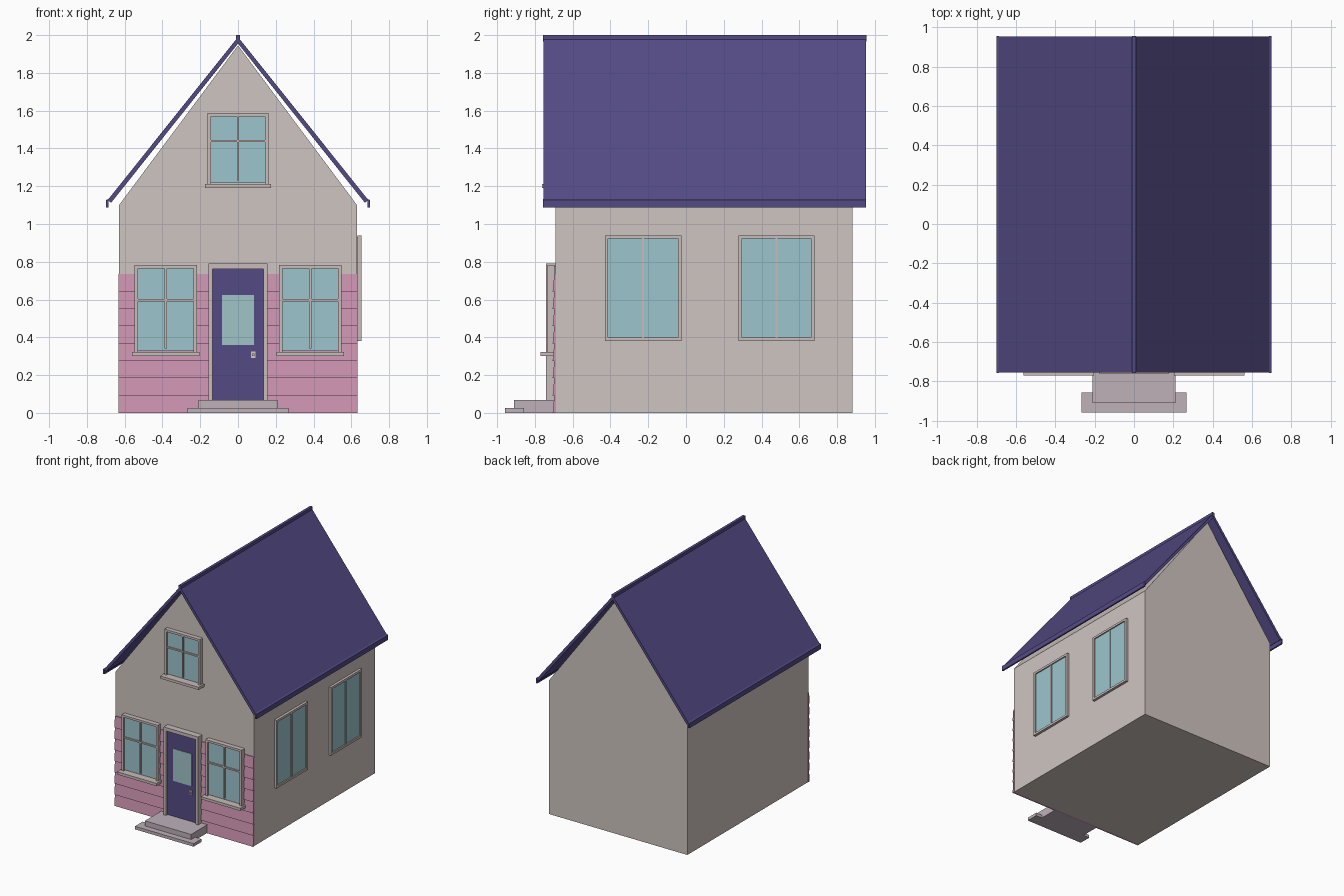
import bpy, bmesh

if "Cube" in bpy.data.objects:
    bpy.data.objects.remove(bpy.data.objects["Cube"])

def mat(name, r, g, b):
    m = bpy.data.materials.new(name)
    lin = [((c / 255 + 0.055) / 1.055) ** 2.4 for c in (r, g, b)]
    m.diffuse_color = (*lin, 1)
    m.use_nodes = True
    m.node_tree.nodes["Principled BSDF"].inputs["Base Color"].default_value = m.diffuse_color
    return m

WALL = mat("wall_beige", 207, 197, 193)
TRIM = mat("trim_beige", 200, 188, 184)
ROOF = mat("roof_purple", 84, 75, 133)
PINK = mat("siding_pink", 206, 148, 178)
GLASS = mat("window_glass", 157, 197, 206)
DOORGLASS = mat("door_glass", 160, 196, 199)
STEP = mat("step_mauve", 190, 177, 185)
KNOB = mat("knob_cream", 212, 205, 190)

def finish(name, bm, m):
    bmesh.ops.recalc_face_normals(bm, faces=bm.faces)
    me = bpy.data.meshes.new(name)
    bm.to_mesh(me)
    bm.free()
    me.materials.append(m)
    ob = bpy.data.objects.new(name, me)
    bpy.context.collection.objects.link(ob)
    return ob

def boxes(name, m, *bounds):
    """One object from boxes, each given by two opposite corners."""
    bm = bmesh.new()
    for a, b in bounds:
        vs = bmesh.ops.create_cube(bm, size=1)["verts"]
        for v in vs:
            v.co = [(a[i] + b[i]) / 2 + v.co[i] * abs(b[i] - a[i]) for i in range(3)]
    return finish(name, bm, m)

def extrude(name, m, pts, start, vec):
    """Closed profile of 3D points (via start function) swept along vec."""
    bm = bmesh.new()
    f = bm.faces.new([bm.verts.new(start(*p)) for p in pts])
    r = bmesh.ops.extrude_face_region(bm, geom=[f])
    bmesh.ops.translate(bm, vec=vec, verts=[g for g in r["geom"] if isinstance(g, bmesh.types.BMVert)])
    return finish(name, bm, m)

# House body with gable
extrude("house_walls", WALL,
        [(-.63, 0), (.63, 0), (.63, 1.1), (0, 1.945), (-.63, 1.1)],
        lambda x, z: (x, -.69, z), (0, 1.572, 0))

# Roof slopes, eave strips and ridge
for side, s in (("right", 1), ("left", -1)):
    extrude("roof_" + side, ROOF,
            [(0, 1.99), (.69, 1.127), (.672, 1.112), (0, 1.955)],
            lambda x, z: (s * x, -.755, z), (0, 1.707, 0))
    extrude("eave_strip_" + side, ROOF,
            [(.685, 1.133), (.698, 1.127), (.698, 1.087), (.685, 1.087)],
            lambda x, z: (s * x, -.757, z), (0, 1.711, 0))
boxes("roof_ridge", ROOF, ((-.011, -.757, 1.965), (.011, .955, 2.0)))

# Lapped siding on the lower front
N, H = 8, .735 / 8
prof = [(-.688, 0)]
for i in range(N):
    prof += [(-.706, i * H), (-.697, (i + 1) * H)]
prof.append((-.688, N * H))
extrude("front_siding", PINK, prof, lambda y, z: (-.632, y, z), (1.264, 0, 0))

# Windows: u along the wall, d out from the wall, v up
def front(u, d, v):
    return (u, -.69 - d, v)

def right(u, d, v):
    return (.63 + d, u, v)

def window(name, at, u0, u1, v0, v1, d0, dg, d1, bar=None, sill=None):
    w, mid = .018, (u0 + u1) / 2
    def b(a0, a1, c0, c1, e0=d0, e1=d1):
        return at(a0, e0, c0), at(a1, e1, c1)
    parts = [b(u0, u0 + w, v0, v1), b(u1 - w, u1, v0, v1),
             b(u0 + w, u1 - w, v1 - w, v1),
             b(mid - .006, mid + .006, v0 + w, v1 - w, d0, d1 - .004)]
    if not sill:
        parts.append(b(u0 + w, u1 - w, v0, v0 + w))
    if bar:
        parts.append(b(u0 + w, u1 - w, bar - .006, bar + .006, d0, d1 - .005))
    boxes(name + "_frame", TRIM, *parts)
    boxes(name + "_glass", GLASS, b(u0 + w / 2, u1 - w / 2, v0 + .005, v1 - w / 2, 0, dg))
    if sill:
        boxes(name + "_sill", TRIM, b(u0 - .014, u1 + .014, v0 - .022, v0, 0, sill))

window("front_window_right", front, .217, .547, .323, .783, .005, .028, .043, .596, .08)
window("front_window_left", front, -.547, -.217, .323, .783, .005, .028, .043, .596, .08)
window("gable_window", front, -.162, .162, 1.212, 1.587, 0, .02, .035, 1.44, .072)
window("side_window_front", right, -.43, -.025, .38, .94, .002, .013, .023)
window("side_window_back", right, .278, .68, .38, .94, .002, .013, .023)

# Door
boxes("door_frame", TRIM,
      ((-.157, -.742, .05), (-.134, -.69, .79)),
      ((.134, -.742, .05), (.157, -.69, .79)),
      ((-.134, -.742, .762), (.134, -.69, .79)))
boxes("door", ROOF, ((-.134, -.722, .06), (.134, -.69, .762)))
boxes("door_pane", DOORGLASS, ((-.085, -.726, .36), (.085, -.718, .625)))
boxes("door_knob", KNOB, ((.07, -.728, .29), (.092, -.72, .325)),
      ((.075, -.742, .3), (.087, -.728, .315)))

# Steps
boxes("upper_step", STEP, ((-.21, -.91, 0), (.21, -.69, .067)))
boxes("lower_step", STEP, ((-.267, -.958, 0), (.267, -.857, .025)))
